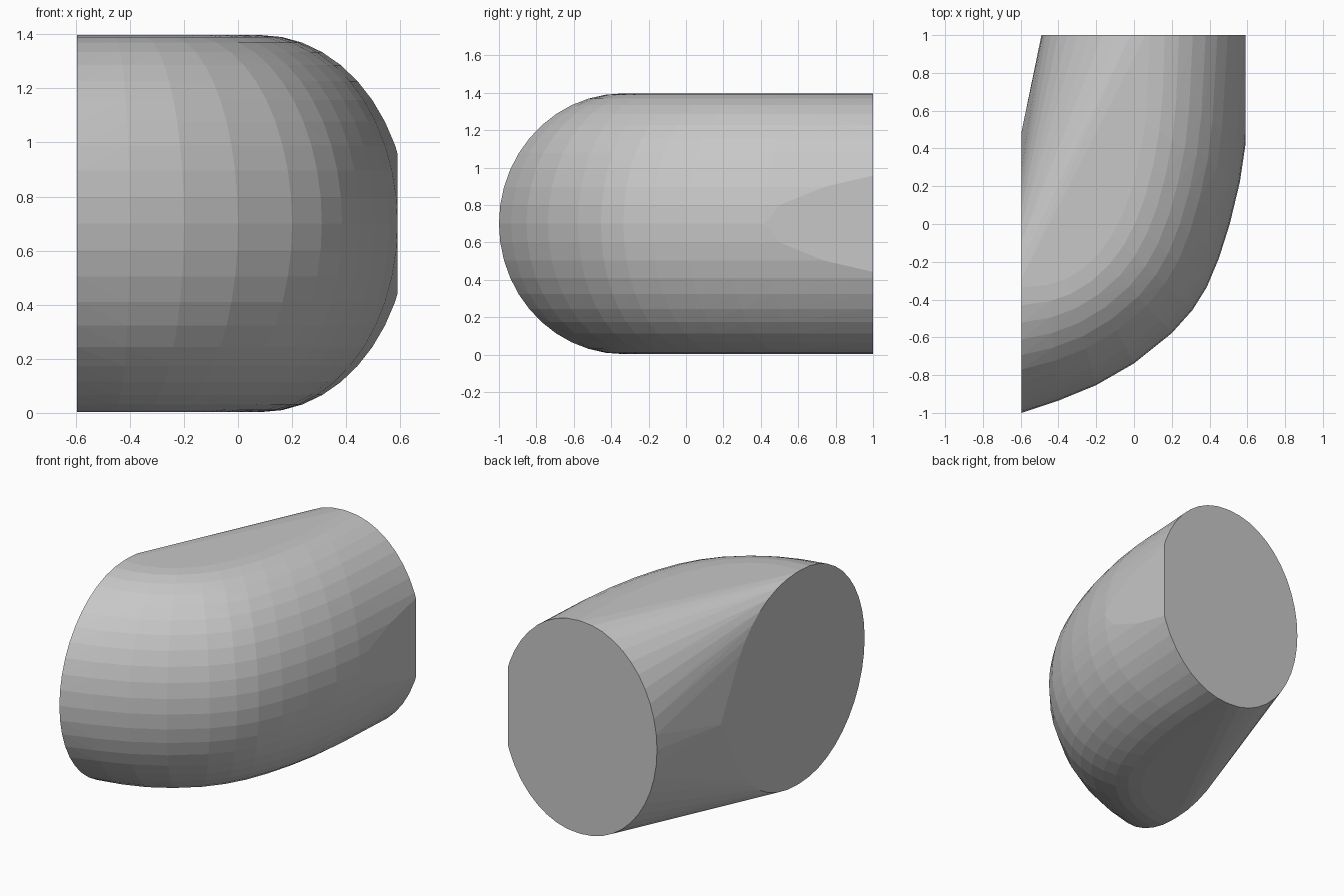
import bpy, bmesh, math
from mathutils import Vector

cube = bpy.data.objects.get("Cube")
if cube:
    bpy.data.objects.remove(cube, do_unlink=True)

MID, RISE, STEPS = 0.7, 0.697, 22
END, SIDE = -0.595, 0.59

# Outer bend of the elbow in plan, from the left-hand end to the back end
bend = [(END, -1), (-0.4, -0.935), (-0.2, -0.853), (0, -0.738), (0.2, -0.578),
        (0.31, -0.455), (0.385, -0.335), (0.45, -0.18), (0.507, 0.0), (0.56, 0.22),
        (0.59, 0.42), (0.63, 1)]


def ridge(t):
    """Top line of the elbow in plan: a full quarter turn from end to end."""
    a = t * math.pi / 2
    return Vector((END + 0.68 * math.sin(a) ** 0.83,
                   1 - 1.335 * max(math.cos(a), 0) ** 0.83))


def half_ring(bm, centre, reach):
    """Half ellipse from the top ridge, out along reach, to the bottom."""
    for i in range(STEPS + 1):
        a = math.pi * i / STEPS
        p = centre + reach * math.sin(a)
        bm.verts.new((p.x, p.y, MID + RISE * math.cos(a)))


bm = bmesh.new()

# Outer half of every cross-section, following the bend
for i, point in enumerate(bend):
    centre = ridge(i / (len(bend) - 1))
    half_ring(bm, centre, Vector(point) - centre)

# Inner halves of the two end openings, and the inner corner
half_ring(bm, Vector((END, -0.29)), Vector((0, 0.69)))
half_ring(bm, Vector((0.06, 1)), Vector((-0.55, 0)))
bm.verts.new((END, 0.49, MID))

# Wrap into one solid
bmesh.ops.remove_doubles(bm, verts=bm.verts, dist=0.0005)
result = bmesh.ops.convex_hull(bm, input=bm.verts)
hull_faces = {g for g in result["geom"] if isinstance(g, bmesh.types.BMFace)}
loose = [v for v in bm.verts if not any(f in hull_faces for f in v.link_faces)]
bmesh.ops.delete(bm, geom=loose, context='VERTS')

# Trim the flat patch on the outer side and close it
bmesh.ops.bisect_plane(bm, geom=bm.verts[:] + bm.edges[:] + bm.faces[:],
                       plane_co=(SIDE, 0, 0), plane_no=(1, 0, 0),
                       clear_outer=True)
bmesh.ops.holes_fill(bm, edges=[e for e in bm.edges if e.is_boundary], sides=0)
bmesh.ops.dissolve_limit(bm, angle_limit=math.radians(0.5),
                         verts=bm.verts, edges=bm.edges)
bmesh.ops.recalc_face_normals(bm, faces=bm.faces)

mesh = bpy.data.meshes.new("elbow_body")
bm.to_mesh(mesh)
bm.free()
body = bpy.data.objects.new("elbow_body", mesh)
bpy.context.collection.objects.link(body)

# Plain grey
grey = bpy.data.materials.new("light_grey")
grey.use_nodes = True
colour = (0.57, 0.57, 0.57, 1)
grey.diffuse_color = colour
grey.node_tree.nodes["Principled BSDF"].inputs["Base Color"].default_value = colour
mesh.materials.append(grey)
